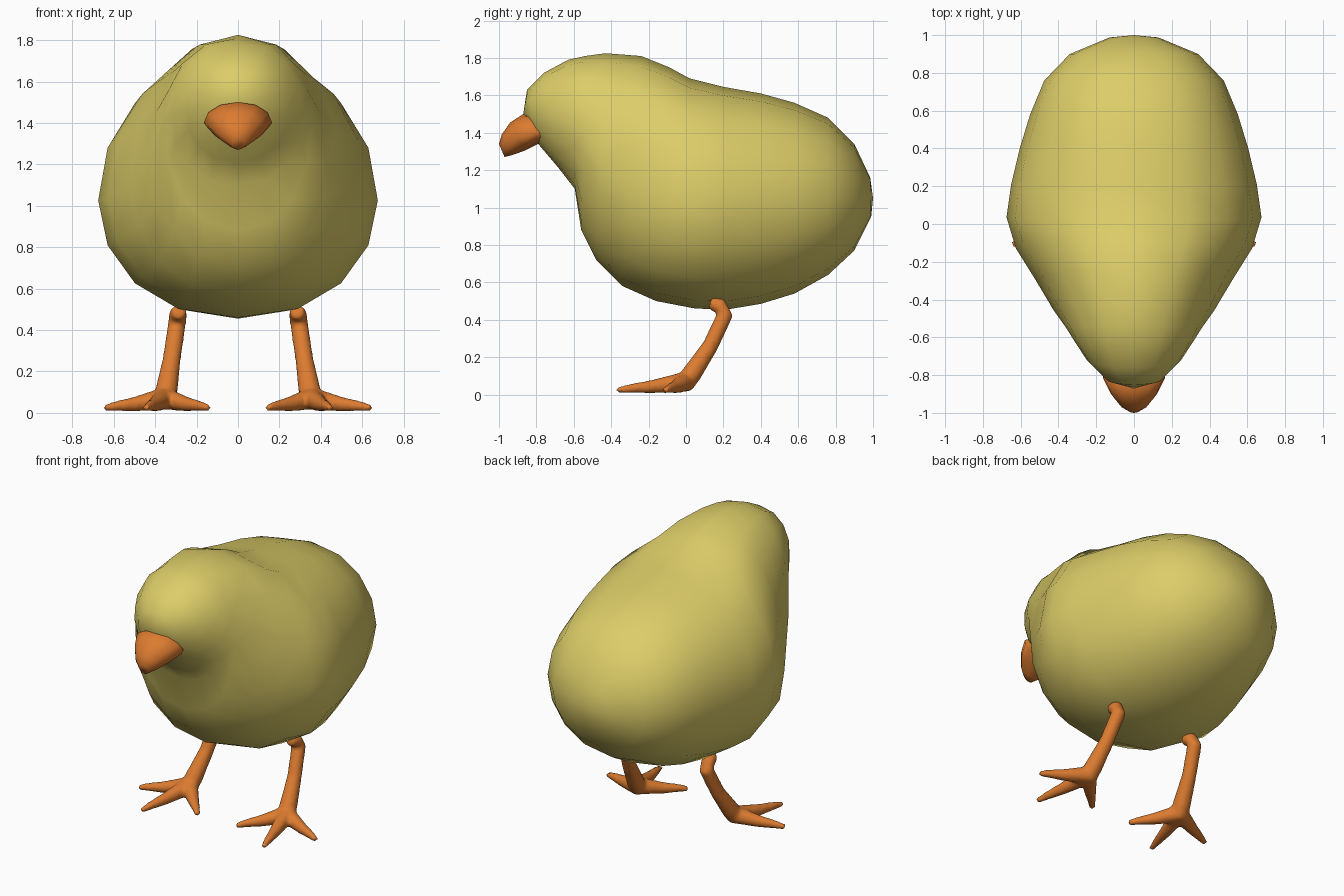
import bpy, bmesh
from math import sin, cos, pi
from mathutils import Vector

if "Cube" in bpy.data.objects:
    bpy.data.objects.remove(bpy.data.objects["Cube"])


def material(name, rgb):
    m = bpy.data.materials.new(name)
    m.diffuse_color = (*rgb, 1)
    m.use_nodes = True
    m.node_tree.nodes["Principled BSDF"].inputs["Base Color"].default_value = m.diffuse_color
    return m


def loft(bm, rings):
    """Skin a list of equal-length point rings and cap both ends."""
    loops = [[bm.verts.new(p) for p in r] for r in rings]
    n = len(loops[0])
    for a, b in zip(loops, loops[1:]):
        for i in range(n):
            j = (i + 1) % n
            bm.faces.new((a[i], a[j], b[j], b[i]))
    bm.faces.new(loops[0][::-1])
    bm.faces.new(loops[-1])


def finish(bm, name, mat):
    bmesh.ops.remove_doubles(bm, verts=bm.verts, dist=0.0005)
    bmesh.ops.recalc_face_normals(bm, faces=bm.faces)
    for f in bm.faces:
        f.smooth = True
    me = bpy.data.meshes.new(name)
    bm.to_mesh(me)
    bm.free()
    me.materials.append(mat)
    ob = bpy.data.objects.new(name, me)
    bpy.context.collection.objects.link(ob)
    return ob


def egg_ring(yt, zt, yb, zb, w, f, n, p):
    """Oval between a top and a bottom point, widest at fraction f from the bottom."""
    top, bot = Vector((0, yt, zt)), Vector((0, yb, zb))
    pts = []
    for i in range(n):
        a = 2 * pi * i / n
        c, s = cos(a), sin(a)
        v = f + c * ((1 - f) if c > 0 else f)
        x = w * abs(s) ** p * (1 if s > 0 else -1)
        pts.append(bot.lerp(top, v) + Vector((x, 0, 0)))
    return pts


def tube(bm, path, n=10):
    """Tapered tube; each path entry is x, y, z, radius."""
    pts = [Vector(q[:3]) for q in path]
    rings = []
    for k, q in enumerate(path):
        t = (pts[min(k + 1, len(pts) - 1)] - pts[max(k - 1, 0)]).normalized()
        a = Vector((1, 0, 0))
        a = (a - t * t.dot(a)).normalized()
        b = t.cross(a)
        rings.append([pts[k] + (a * cos(2 * pi * i / n) + b * sin(2 * pi * i / n)) * q[3]
                      for i in range(n)])
    loft(bm, rings)


yellow = material("down_yellow", (0.72, 0.61, 0.14))
orange = material("beak_orange", (0.72, 0.20, 0.03))

# Body and head: stations from tail to face (y top, z top, y bottom, z bottom, half width, widest)
stations = [
    (1.0, 1.05, 1.0, 1.05, 0, .5),
    (.985, 1.16, .99, .95, .13, .5),
    (.90, 1.34, .90, .77, .34, .5),
    (.76, 1.48, .76, .64, .475, .5),
    (.58, 1.56, .58, .54, .55, .5),
    (.40, 1.61, .40, .485, .605, .5),
    (.20, 1.645, .22, .455, .65, .49),
    (.02, 1.69, .05, .46, .675, .46),
    (-.09, 1.75, -.16, .50, .625, .43),
    (-.24, 1.81, -.34, .58, .52, .42),
    (-.43, 1.825, -.48, .72, .425, .45),
    (-.54, 1.81, -.56, .88, .36, .56),
    (-.63, 1.79, -.595, 1.10, .32, .50),
    (-.76, 1.72, -.68, 1.21, .25, .50),
    (-.85, 1.63, -.79, 1.34, .15, .50),
    (-.87, 1.50, -.87, 1.50, 0, .5),
]
bm = bmesh.new()
loft(bm, [egg_ring(*s, 16, .88) for s in stations])
finish(bm, "body", yellow)

# Beak
beak = [
    (-.80, 1.49, -.70, 1.36, .13, .35),
    (-.87, 1.50, -.78, 1.345, .165, .36),
    (-.94, 1.455, -.86, 1.305, .125, .42),
    (-.985, 1.39, -.93, 1.28, .075, .45),
    (-1.0, 1.34, -.97, 1.27, .03, .5),
]
bm = bmesh.new()
loft(bm, [egg_ring(*s, 12, .95) for s in beak])
finish(bm, "beak", orange)

# Legs: shank plus three toes, fused and mirrored
bm = bmesh.new()
tube(bm, [(.285, .13, .49, .035), (.29, .18, .475, .045), (.295, .21, .43, .044),
          (.32, .13, .26, .044), (.345, .03, .11, .055), (.355, -.01, .055, .054)])
for x, y, r in [(.645, -.11, .017), (.445, -.37, .016), (.14, -.22, .017)]:
    start, tip = Vector((.355, 0, .07)), Vector((x, y, .024))
    mid = start.lerp(tip, .5)
    tube(bm, [(*start, .055), (mid.x, mid.y, .042, .036), (*start.lerp(tip, .8), .025), (*tip, r)])
legs = finish(bm, "legs", orange)
rm = legs.modifiers.new("fuse", 'REMESH')
rm.mode = 'VOXEL'
rm.voxel_size = .012
rm.use_smooth_shade = True
sm = legs.modifiers.new("soften", 'SMOOTH')
sm.iterations = 5
legs.modifiers.new("mirror", 'MIRROR')
